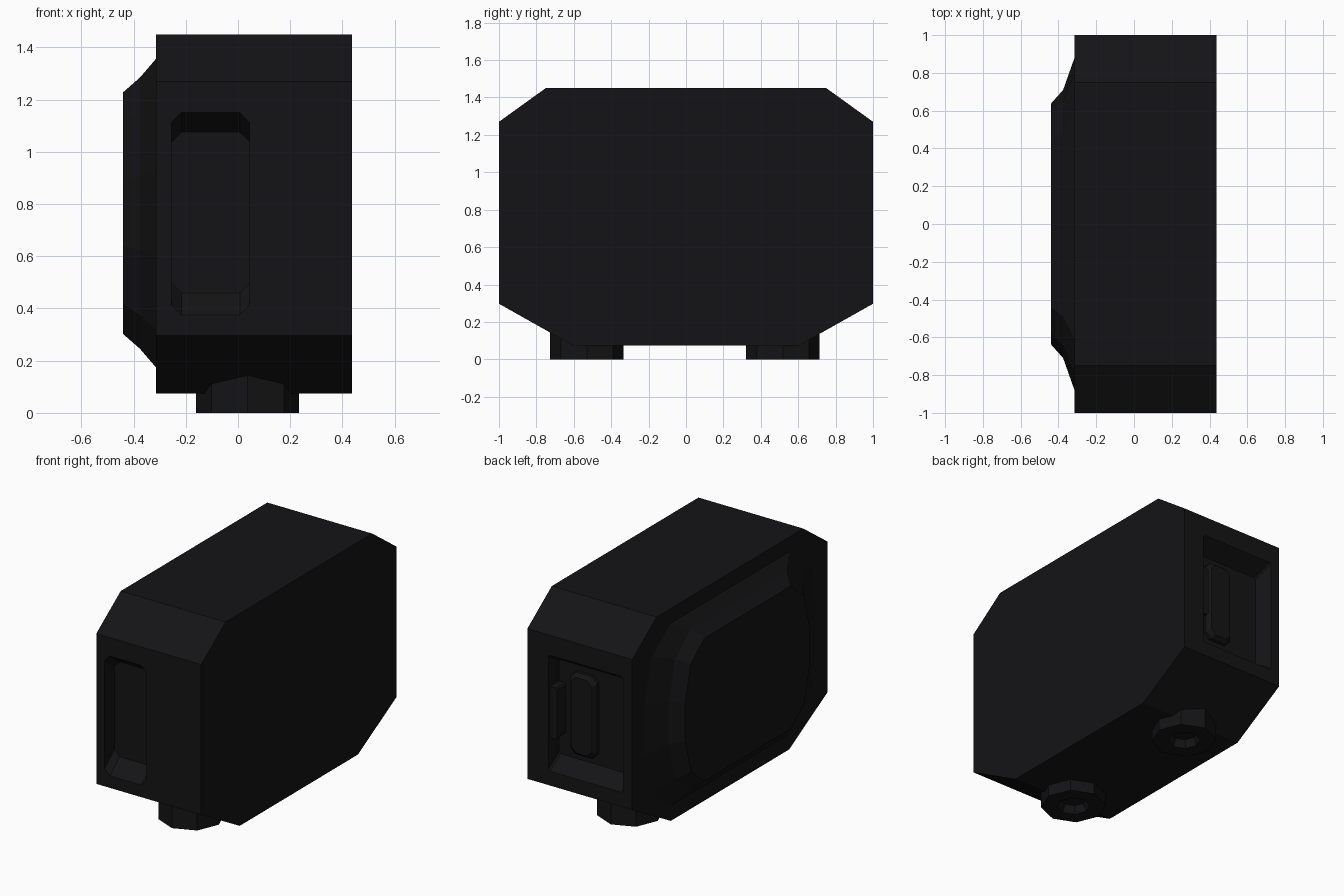
import bpy, bmesh, math

if "Cube" in bpy.data.objects:
    bpy.data.objects.remove(bpy.data.objects["Cube"])

mat = bpy.data.materials.new("black_casing")
mat.diffuse_color = (0.007, 0.007, 0.008, 1)
mat.use_nodes = True
mat.node_tree.nodes["Principled BSDF"].inputs["Base Color"].default_value = mat.diffuse_color


def loft(name, rings):
    """Skin a list of equal-length rings and cap both ends."""
    bm = bmesh.new()
    vs = [[bm.verts.new(p) for p in r] for r in rings]
    n = len(rings[0])
    for a, b in zip(vs, vs[1:]):
        for i in range(n):
            j = (i + 1) % n
            bm.faces.new((a[i], a[j], b[j], b[i]))
    bm.faces.new(vs[0])
    bm.faces.new(vs[-1])
    bmesh.ops.recalc_face_normals(bm, faces=bm.faces)
    me = bpy.data.meshes.new(name)
    bm.to_mesh(me)
    bm.free()
    ob = bpy.data.objects.new(name, me)
    bpy.context.collection.objects.link(ob)
    me.materials.append(mat)
    return ob


def cut(target, cutter):
    mod = target.modifiers.new("cut", 'BOOLEAN')
    mod.operation = 'DIFFERENCE'
    mod.solver = 'EXACT'
    mod.object = cutter
    bpy.context.view_layer.objects.active = target
    bpy.ops.object.modifier_apply(modifier=mod.name)
    bpy.data.objects.remove(cutter)


def panel(x0, x1, z0, z1, y, c):
    """Corner-cut rectangle facing along y."""
    return [(x0 + c, y, z0), (x1 - c, y, z0), (x1, y, z0 + c), (x1, y, z1 - c),
            (x1 - c, y, z1), (x0 + c, y, z1), (x0, y, z1 - c), (x0, y, z0 + c)]


# Main casing: chamfered side profile swept across x
half = [(0.605, 0.075), (1, 0.297), (1, 1.27), (0.75, 1.45)]
profile = half + [(-y, z) for y, z in reversed(half)]
body = loft("casing", [[(x, y, z) for y, z in profile] for x in (-0.315, 0.436)])

# Front recess with sloped top and bottom
cut(body, loft("front_cutter", [panel(-0.255, 0.045, 0.375, 1.15, -1.05, 0.038),
                                panel(-0.255, 0.045, 0.375, 1.15, -1.0, 0.038),
                                panel(-0.255, 0.045, 0.46, 1.075, -0.9, 0.038)]))

# Back recess, with a raised bar and a side tab
cut(body, loft("back_cutter", [panel(-0.25, 0.285, 0.39, 1.14, 1.05, 0.01),
                               panel(-0.25, 0.285, 0.39, 1.14, 1.0, 0.01),
                               panel(-0.22, 0.285, 0.46, 1.07, 0.89, 0.01)]))
loft("latch_bar", [panel(0.0, 0.19, 0.5, 1.03, 0.86, 0.035),
                   panel(0.0, 0.19, 0.5, 1.03, 0.91, 0.035),
                   panel(0.02, 0.17, 0.52, 1.01, 0.935, 0.035)])
loft("latch_tab", [panel(0.235, 0.3, 0.6, 0.93, y, 0.01) for y in (0.86, 0.985)])

# Stepped bulge on the left side
zc = 0.765


def bulge_ring(x, w, h):
    q = [(w, -0.27 * h), (w, 0.27 * h), (0.91 * w, 0.75 * h), (0.69 * w, h)]
    q += [(-y, z) for y, z in reversed(q)]
    q = q + [(-0.91 * w, -0.75 * h), (-0.69 * w, -h), (0.69 * w, -h), (0.91 * w, -0.75 * h)]
    return [(x, y, zc + z) for y, z in q]


loft("side_bulge", [bulge_ring(-0.25, 0.88, 0.59), bulge_ring(-0.315, 0.88, 0.59),
                    bulge_ring(-0.375, 0.71, 0.52), bulge_ring(-0.44, 0.637, 0.463)])


# Octagonal feet with a dished hole underneath
def octagon(r, y, z):
    return [(0.037 + r * math.cos(k * math.pi / 4), y + r * math.sin(k * math.pi / 4), z)
            for k in range(8)]


for side, y in (("front", -0.53), ("back", 0.518)):
    loft(side + "_foot", [octagon(0.197, y, 0.2), octagon(0.197, y, 0.0),
                          octagon(0.1, y, 0.0), octagon(0.08, y, 0.05)])
